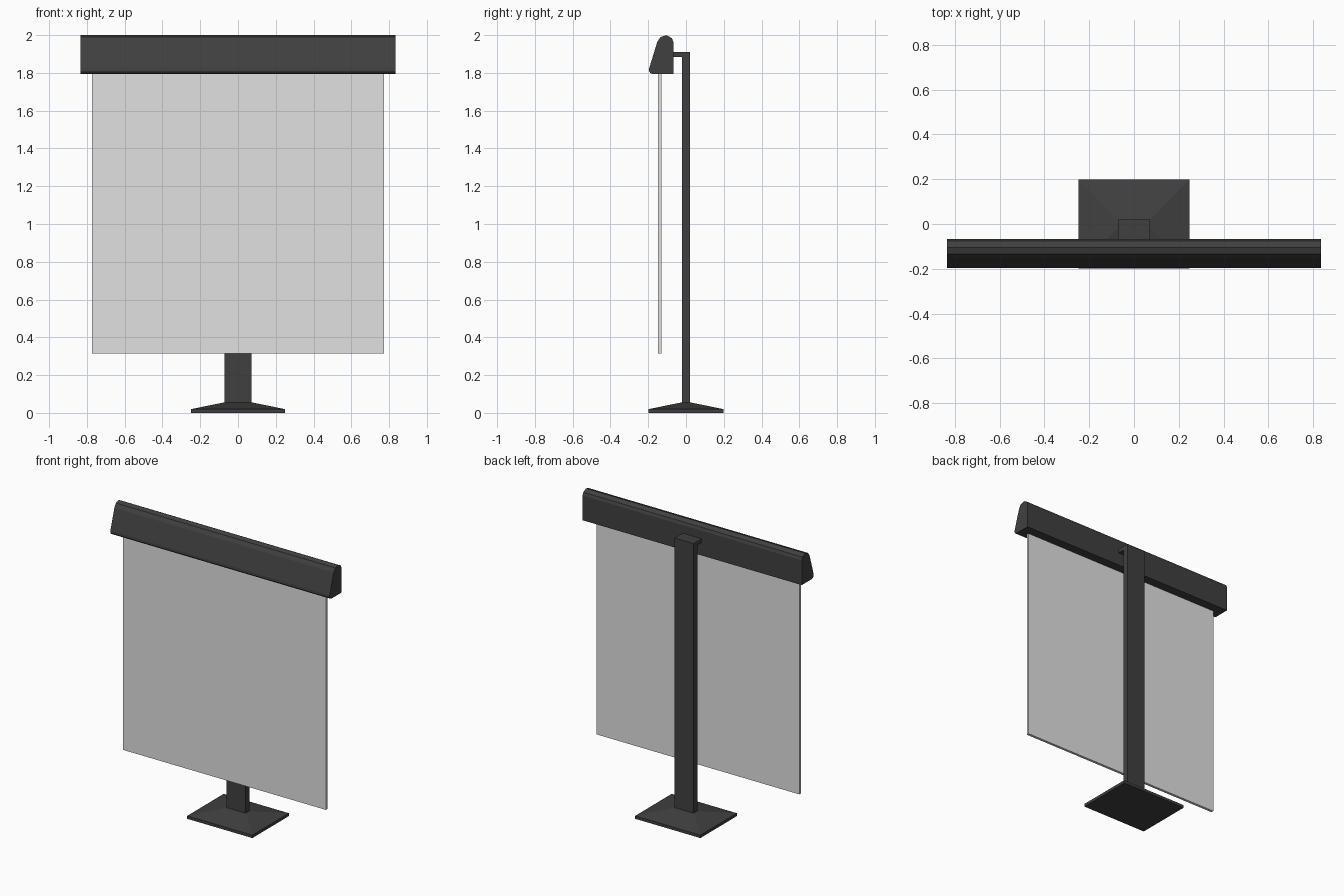
import bpy, bmesh

if "Cube" in bpy.data.objects:
    bpy.data.objects.remove(bpy.data.objects["Cube"])


def material(name, rgb):
    m = bpy.data.materials.new(name)
    m.diffuse_color = (*rgb, 1)
    m.use_nodes = True
    m.node_tree.nodes["Principled BSDF"].inputs["Base Color"].default_value = m.diffuse_color
    return m


dark = material("charcoal", (0.051, 0.051, 0.051))
grey = material("screen grey", (0.75, 0.75, 0.75))


def loft(name, rings, mat):
    """Closed solid through matching rings of points."""
    bm = bmesh.new()
    loops = [[bm.verts.new(p) for p in ring] for ring in rings]
    n = len(loops[0])
    for a, b in zip(loops, loops[1:]):
        for i in range(n):
            j = (i + 1) % n
            bm.faces.new((a[i], a[j], b[j], b[i]))
    bm.faces.new(loops[0][::-1])
    bm.faces.new(loops[-1])
    bmesh.ops.recalc_face_normals(bm, faces=bm.faces)
    me = bpy.data.meshes.new(name)
    bm.to_mesh(me)
    bm.free()
    me.materials.append(mat)
    ob = bpy.data.objects.new(name, me)
    bpy.context.collection.objects.link(ob)
    return ob


def rect(x, y0, y1, z):
    return [(-x, y0, z), (x, y0, z), (x, y1, z), (-x, y1, z)]


def box(name, x, y0, y1, z0, z1, mat):
    return loft(name, [rect(x, y0, y1, z0), rect(x, y0, y1, z1)], mat)


# Floor plate with a sloped top running up to the post
loft("base", [rect(0.248, -0.198, 0.198, 0), rect(0.248, -0.198, 0.198, 0.02),
              rect(0.072, -0.02, 0.02, 0.056)], dark)

# Post and the short arm that carries the housing
box("post", 0.072, -0.02, 0.02, 0.05, 1.91, dark)
box("arm", 0.072, -0.075, -0.018, 1.884, 1.91, dark)

# Hanging screen
box("screen", 0.772, -0.148, -0.130, 0.315, 1.80, grey)

# Roller housing: faceted wedge profile with rounded top and lower front edge
profile = [(-0.067, 1.795), (-0.067, 1.965), (-0.075, 1.984), (-0.104, 2.0),
           (-0.135, 1.990), (-0.152, 1.964), (-0.195, 1.824),
           (-0.196, 1.811), (-0.190, 1.800), (-0.179, 1.795)]
loft("housing", [[(x, y, z) for y, z in profile] for x in (-0.834, 0.834)], dark)
